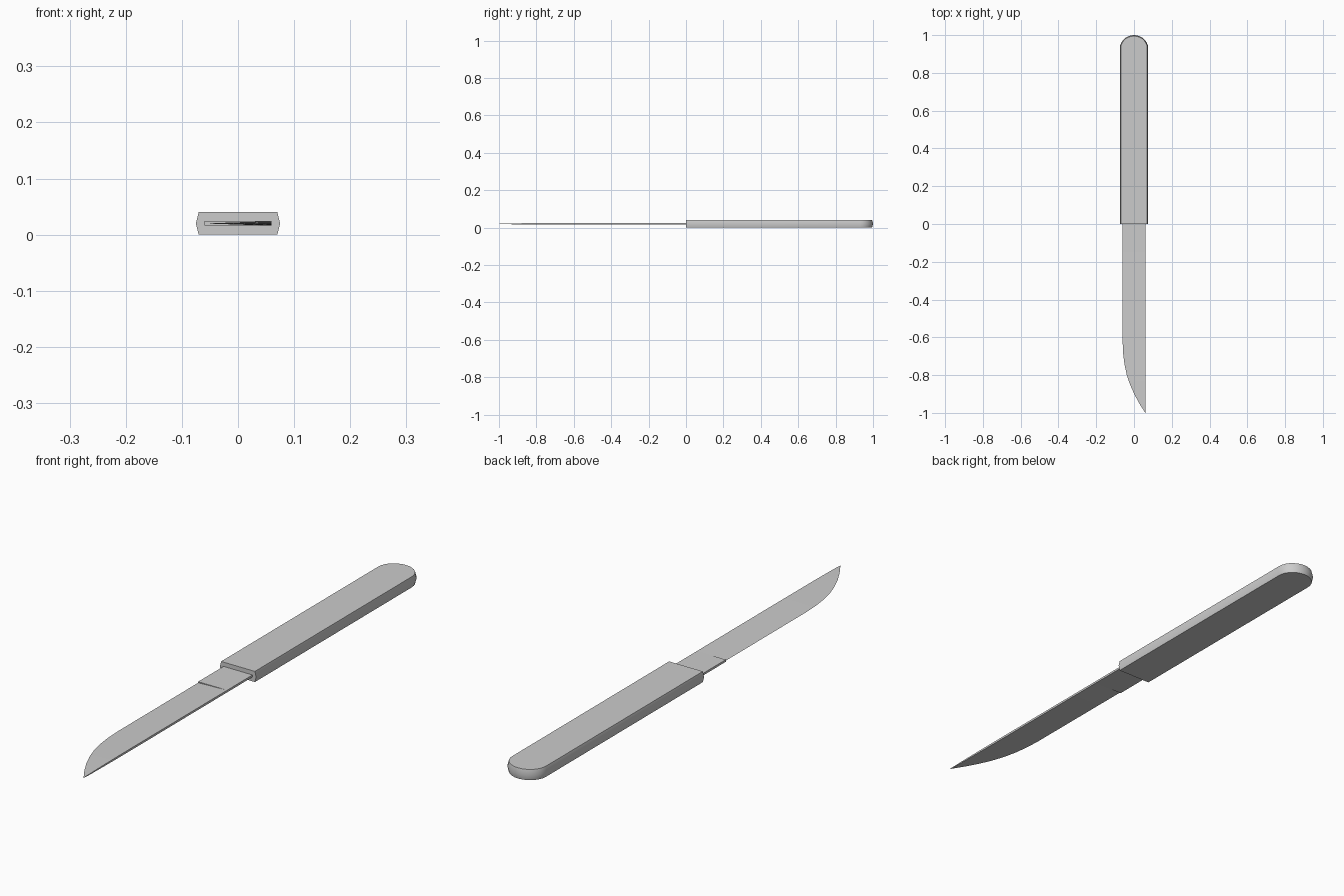
import bpy, bmesh, math

if "Cube" in bpy.data.objects:
    bpy.data.objects.remove(bpy.data.objects["Cube"])


def finish(bm, name):
    bmesh.ops.remove_doubles(bm, verts=bm.verts, dist=1e-5)
    bmesh.ops.recalc_face_normals(bm, faces=bm.faces)
    me = bpy.data.meshes.new(name)
    bm.to_mesh(me)
    bm.free()
    ob = bpy.data.objects.new(name, me)
    bpy.context.collection.objects.link(ob)
    bpy.ops.object.select_all(action='DESELECT')
    ob.select_set(True)
    bpy.context.view_layer.objects.active = ob
    bpy.ops.object.shade_smooth_by_angle(angle=math.radians(32))
    return ob


def loft(bm, loops):
    """Bridge closed loops of points and cap both ends."""
    rings = [[bm.verts.new(p) for p in loop] for loop in loops]
    for a, b in zip(rings, rings[1:]):
        for i in range(len(a)):
            j = (i + 1) % len(a)
            bm.faces.new((a[i], a[j], b[j], b[i]))
    bm.faces.new(rings[0])
    bm.faces.new(rings[-1])


# Handle: flat bar with a rounded butt, slightly bulged at mid height
def handle_outline(half_width, end, z):
    start, n = 0.93, 14
    pts = [(half_width, 0, z)]
    for i in range(n + 1):
        t = math.pi * i / n
        pts.append((half_width * math.cos(t), start + (end - start) * math.sin(t), z))
    return pts + [(-half_width, 0, z)]


bm = bmesh.new()
loft(bm, [handle_outline(0.07, 0.995, 0.0),
          handle_outline(0.075, 1.0, 0.02),
          handle_outline(0.07, 0.995, 0.04)])
finish(bm, "handle")

# Blade: wedge section, straight spine at +x, cutting edge sweeping to the tip
SPINE, MID, HALF = 0.06, 0.02, 0.004
edge = [(-0.06, -0.15), (-0.06, -0.63), (-0.057, -0.69), (-0.05, -0.745),
        (-0.038, -0.80), (-0.021, -0.85), (0.001, -0.90), (0.028, -0.95),
        (0.045, -0.977), (0.0595, -0.999)]
bm = bmesh.new()
sections = []
for x, y in edge:
    h = HALF * math.sqrt((SPINE - x) / 0.12)
    sections.append([(x, y, MID), (SPINE, y, MID + h), (SPINE, y, MID - h)])
loft(bm, sections)
finish(bm, "blade")

# Unsharpened full-thickness root of the blade
bm = bmesh.new()
loft(bm, [[(-0.06, y, MID - HALF), (SPINE, y, MID - HALF),
           (SPINE, y, MID + HALF), (-0.06, y, MID + HALF)] for y in (0.0, -0.15)])
finish(bm, "blade_root")

# Centre the length exactly: the tip reaches y = -1
tip = bpy.data.objects["blade"].data
for v in tip.vertices:
    if v.co.y < -0.998:
        v.co.y = -1.0
